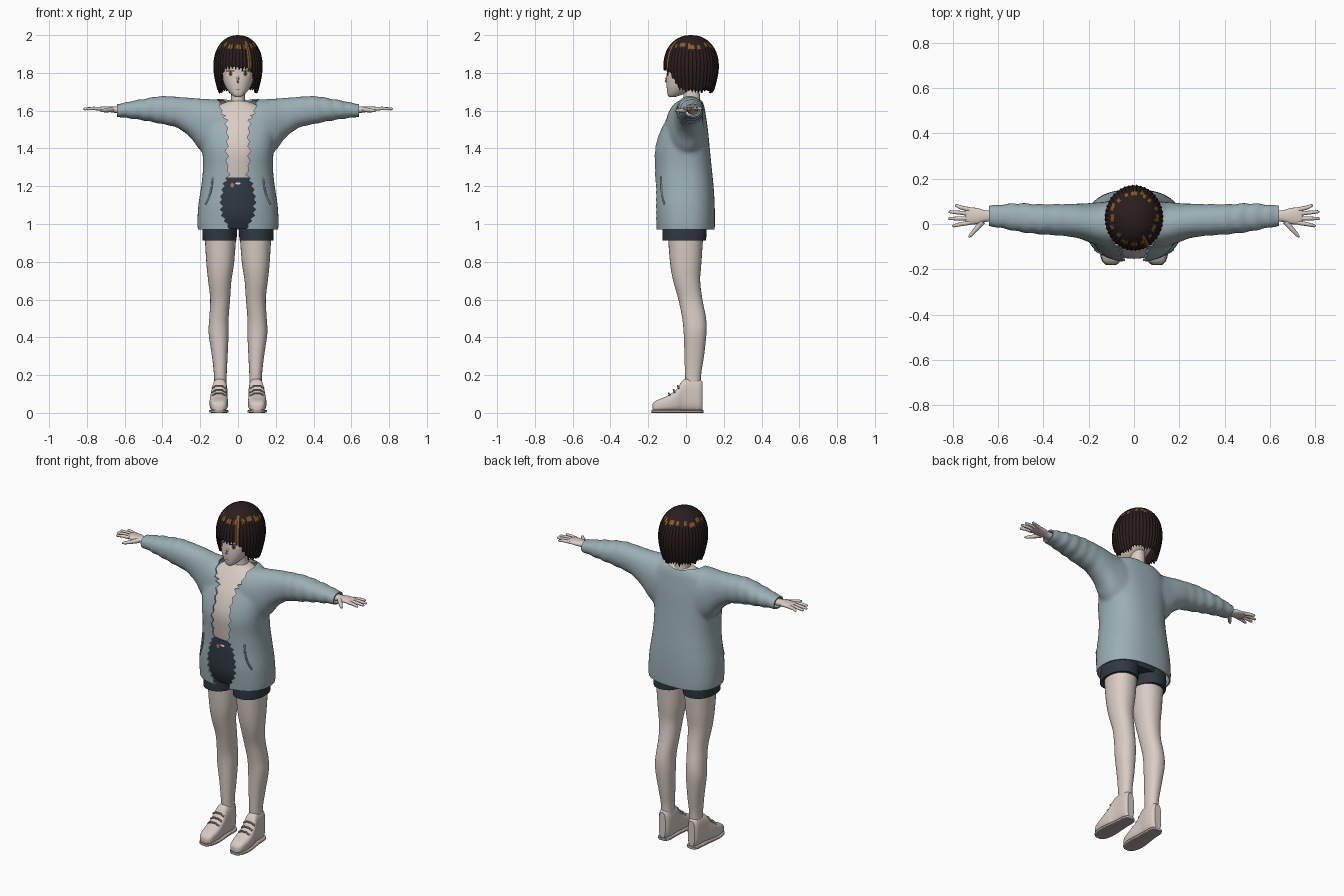
import bpy, bmesh, math, random
from mathutils import Vector
from mathutils.bvhtree import BVHTree

random.seed(4)
if "Cube" in bpy.data.objects:
    bpy.data.objects.remove(bpy.data.objects["Cube"])


def material(name, *rgb):
    m = bpy.data.materials.new(name)
    m.use_nodes = True
    m.diffuse_color = (*rgb, 1)
    m.node_tree.nodes["Principled BSDF"].inputs["Base Color"].default_value = (*rgb, 1)
    return m


SKIN = material("skin", .70, .61, .56)
KNIT = material("pale blue knit", .33, .43, .46)
DARK = material("dark slate cloth", .028, .041, .052)
HAIR = material("dark brown hair", .022, .013, .012)
GOLD = material("amber highlight", .25, .11, .02)
SHOE = material("shoe cream", .68, .59, .54)
SOLE = material("sole taupe", .42, .36, .33)
WHITE = material("eye white", .85, .82, .78)
LIP = material("muted red", .42, .16, .14)


def spline(keys, steps):
    """Smooth interpolation through tuples of numbers."""
    out = []
    for i in range(len(keys) - 1):
        a, b, c, d = (keys[max(0, min(len(keys) - 1, i + k))] for k in (-1, 0, 1, 2))
        for s in range(steps):
            t = s / steps
            out.append([q + t / 2 * (r - p + t * (2 * p - 5 * q + 4 * r - s4 + t * (3 * (q - r) + s4 - p)))
                        for p, q, r, s4 in zip(a, b, c, d)])
    return out + [list(keys[-1])]


def skin_rings(bm, rings):
    rows = [[bm.verts.new(p) for p in ring] for ring in rings]
    n = len(rows[0])
    for a, b in zip(rows, rows[1:]):
        for i in range(n):
            bm.faces.new((a[i], a[(i + 1) % n], b[(i + 1) % n], b[i]))
    bm.faces.new(rows[0])
    bm.faces.new(rows[-1][::-1])
    return bm


def loft(bm, axis, keys, steps=4, n=32, power=2.2, flip=1, wave=None):
    """Rings along an axis; each key is (position, a min, a max, b min, b max)."""
    rings = []
    for t, a0, a1, b0, b1 in spline(keys, steps):
        ring = []
        for k in range(n):
            u = math.tau * k / n
            c, s = (math.copysign(abs(w) ** (2 / power), w) for w in (math.cos(u), math.sin(u)))
            w = wave(t, u) if wave else 1
            a, b = (a0 + a1 + c * w * (a1 - a0)) / 2, (b0 + b1 + s * w * (b1 - b0)) / 2
            p = {"x": (t, a, b), "y": (a, t, b), "z": (a, b, t)}[axis]
            ring.append((p[0] * flip, p[1], p[2]))
        rings.append(ring)
    return skin_rings(bm, rings)


def tube(bm, points, radii, n=10):
    pts = [Vector(p) for p in points]
    rings = []
    for i, p in enumerate(pts):
        d = (pts[min(i + 1, len(pts) - 1)] - pts[max(i - 1, 0)]).normalized()
        side = d.cross(Vector((.1, .2, 1))).normalized()
        up = side.cross(d)
        rings.append([p + radii[i] * (side * math.cos(math.tau * k / n) + up * math.sin(math.tau * k / n))
                      for k in range(n)])
    return skin_rings(bm, rings)


def finish(name, bm, mats, mirror=False, recalc=True):
    if recalc:
        bmesh.ops.recalc_face_normals(bm, faces=bm.faces)
    me = bpy.data.meshes.new(name)
    bm.to_mesh(me)
    bm.free()
    for m in mats if isinstance(mats, tuple) else (mats,):
        me.materials.append(m)
    me.shade_smooth()
    me.set_sharp_from_angle(angle=math.radians(45))
    ob = bpy.data.objects.new(name, me)
    bpy.context.collection.objects.link(ob)
    if mirror:
        ob.modifiers.new("mirror", "MIRROR").use_mirror_merge = False
    return ob


def modify(ob, kind, **settings):
    m = ob.modifiers.new(kind.lower(), kind)
    for k, v in settings.items():
        setattr(m, k, v)


def bake(ob):
    dg = bpy.context.evaluated_depsgraph_get()
    me = bpy.data.meshes.new_from_object(ob.evaluated_get(dg), depsgraph=dg)
    ob.modifiers.clear()
    ob.data = me
    me.shade_smooth()
    me.set_sharp_from_angle(angle=math.radians(45))


def tree(ob):
    return BVHTree.FromPolygons([v.co for v in ob.data.vertices], [p.vertices for p in ob.data.polygons])


def front_point(bvh, x, z, lift):
    hit = bvh.ray_cast(Vector((x, -1, z)), Vector((0, 1, 0)))[0]
    return Vector((x, (hit.y if hit else -.1) - lift, z))


def patch(name, bvh, x, z, rx, rz, mat, lift, mirror=True):
    """Thin oval plate lying on a front surface."""
    bm = bmesh.new()
    rim = [bm.verts.new(front_point(bvh, x + rx * math.cos(math.tau * k / 16), z + rz * math.sin(math.tau * k / 16), lift))
           for k in range(16)]
    mid = bm.verts.new(front_point(bvh, x, z, lift))
    for k in range(16):
        bm.faces.new((mid, rim[k], rim[(k + 1) % 16]))
    finish(name, bm, mat, mirror, recalc=False)


# Legs and shoes
finish("leg", loft(bmesh.new(), "z", [
    (.1, .06, .125, 0, .08), (.2, .06, .127, -.005, .08), (.3, .055, .138, -.008, .095),
    (.42, .05, .155, -.012, .108), (.5, .05, .152, -.02, .106), (.6, .042, .147, -.04, .087),
    (.7, .035, .158, -.068, .075), (.8, .02, .168, -.085, .082), (1, .005, .18, -.1, .095)]), SKIN, True)
finish("shoe", loft(bmesh.new(), "y", [
    (-.178, .08, .122, .012, .045), (-.16, .062, .14, .008, .064), (-.1, .053, .15, .008, .09),
    (-.05, .056, .147, .008, .125), (-.015, .058, .138, .008, .175), (.03, .056, .134, .008, .182),
    (.07, .062, .13, .008, .178), (.088, .075, .118, .015, .165)], power=3), SHOE, True)
finish("shoe_sole", loft(bmesh.new(), "y", [
    (-.182, .08, .122, 0, .016), (-.16, .06, .143, 0, .016), (-.1, .05, .153, 0, .016),
    (0, .056, .14, 0, .016), (.07, .058, .134, 0, .016), (.092, .075, .118, 0, .016)], power=5), SOLE, True)
bm = bmesh.new()
for y, z in ((-.085, .104), (-.06, .122), (-.038, .144)):
    tube(bm, [(.065, y, z - .015), (.085, y - .006, z), (.118, y - .006, z), (.138, y, z - .015)], [.005] * 4, 6)
finish("shoe_laces", bm, SOLE, True)

# Shorts
bm = loft(bmesh.new(), "z", [(.975, -.175, .175, -.12, .105), (1.05, -.17, .17, -.148, .12),
                             (1.15, -.15, .15, -.15, .11), (1.245, -.13, .13, -.142, .1)])
shorts = finish("shorts_hips", bm, DARK)
finish("shorts_leg", loft(bmesh.new(), "z", [(.912, .008, .187, -.125, .106), (.98, .004, .188, -.125, .11),
                                             (1.06, .004, .17, -.115, .11)]), DARK, True)
patch("waist_button", tree(shorts), 0, 1.215, .014, .006, WHITE, .004, False)
patch("waist_tag", tree(shorts), -.03, 1.205, .01, .012, LIP, .004, False)

# Torso, neck and head
finish("torso", loft(bmesh.new(), "z", [
    (1.18, -.12, .12, -.13, .09), (1.3, -.13, .13, -.147, .1), (1.4, -.15, .15, -.152, .1),
    (1.5, -.16, .16, -.122, .09), (1.57, -.16, .16, -.082, .085), (1.62, -.12, .12, -.045, .08),
    (1.65, -.05, .05, -.02, .07)]), SKIN)
finish("neck", loft(bmesh.new(), "z", [(1.6, -.06, .06, -.03, .08), (1.65, -.039, .039, -.012, .075),
                                       (1.75, -.038, .038, -.02, .07)]), SKIN)
head = finish("head", loft(bmesh.new(), "z", [
    (1.672, -.014, .014, -.088, -.06), (1.685, -.034, .034, -.097, -.02), (1.72, -.063, .063, -.102, .05),
    (1.76, -.08, .08, -.104, .1), (1.81, -.09, .09, -.101, .125), (1.86, -.096, .096, -.1, .13),
    (1.91, -.085, .085, -.075, .11), (1.945, -.04, .04, -.02, .06)]), SKIN)
finish("nose", tube(bmesh.new(), [(0, -.095, 1.79), (0, -.104, 1.768), (0, -.108, 1.756), (0, -.098, 1.748)],
                    [.004, .007, .006, .004]), SKIN)
face = tree(head)
patch("eye_white", face, .04, 1.795, .021, .014, WHITE, .002)
patch("iris", face, .039, 1.795, .011, .013, GOLD, .004)
patch("pupil", face, .039, 1.796, .005, .007, HAIR, .006)
patch("upper_lash", face, .041, 1.81, .024, .004, HAIR, .005)
patch("mouth", face, 0, 1.713, .014, .0025, LIP, .002, False)

# Hair: a bob with strand ridges, a fringe and pointed tips
STRANDS, SEG, ROWS = 44, 3, 26
bm = bmesh.new()
tips = [random.uniform(-.012, .01) for _ in range(STRANDS)]
columns = []
for k in range(STRANDS * SEG):
    a = math.tau * k / (STRANDS * SEG)
    away = math.degrees(min(a, math.tau - a))
    drop = max(0, min(1, (away - 34) / 24))
    ridge = 1 if k % SEG == 1 else 0
    low = 1.835 - .12 * drop + tips[k // SEG] - .014 * ridge
    col = []
    for r in range(1, ROWS + 1):
        z = 2 - (2 - low) * (1 - math.cos(math.pi / 2 * (r / ROWS))) ** .8
        h = (z - 1.83) / .17
        f = (1 - min(1, h) ** 2.2) ** .4545 if h > 0 else 1 - .19 * (-h * 1.3) ** 1.6
        f *= .985 + .03 * ridge * min(1, r / 12)
        col.append(bm.verts.new((.129 * f * math.sin(a), .027 - .145 * f * math.cos(a), z)))
    columns.append(col)
crown = bm.verts.new((0, .027, 2))
for k, col in enumerate(columns):
    nxt, strand = columns[(k + 1) % len(columns)], k // SEG
    bm.faces.new((crown, col[0], nxt[0]))
    streak = strand == 3
    glint = (strand * 7) % 11 < 6
    for r in range(ROWS - 1):
        f = bm.faces.new((col[r], col[r + 1], nxt[r + 1], nxt[r]))
        z = f.calc_center_median().z
        band = glint and abs(z - 1.943 - tips[strand]) < .011
        f.material_index = int(band or (streak and 1.8 < z < 1.97))
hair = finish("hair", bm, (HAIR, GOLD))
modify(hair, "SOLIDIFY", thickness=.01, offset=-1)
bake(hair)

# Hands
bm = loft(bmesh.new(), "x", [(.58, .008, .062, 1.578, 1.622), (.65, .01, .06, 1.588, 1.622),
                             (.69, 0, .07, 1.594, 1.623), (.735, -.002, .074, 1.6, 1.62),
                             (.745, .004, .07, 1.604, 1.616)], n=20)
for y, tip_x, tip_y in ((.064, .79, .082), (.045, .818, .054), (.025, .82, .024), (.006, .802, -.008)):
    tube(bm, [(.725, y, 1.61), (.765, (y + tip_y) / 2, 1.612), (tip_x - .006, tip_y, 1.609), (tip_x, tip_y, 1.608)],
         [.01, .009, .007, .003])
tube(bm, [(.668, .012, 1.606), (.695, -.02, 1.602), (.72, -.048, 1.6), (.73, -.058, 1.6)], [.014, .011, .008, .003])
finish("hand", bm, SKIN, True)

# Jacket: body and sleeves fused, then opened at hem, cuffs, neck and front
bm = loft(bmesh.new(), "z", [
    (.94, -.208, .208, -.155, .15), (1, -.215, .215, -.16, .153), (1.1, -.21, .21, -.167, .152),
    (1.2, -.195, .195, -.165, .146), (1.3, -.185, .185, -.167, .136), (1.4, -.19, .19, -.167, .126),
    (1.5, -.2, .2, -.135, .116), (1.57, -.2, .2, -.094, .106), (1.63, -.16, .16, -.055, .095),
    (1.662, -.11, .11, -.02, .08)], n=48, power=2.4)
for side in (1, -1):
    loft(bm, "x", [
        (.06, -.11, .1, 1.34, 1.655), (.13, -.105, .098, 1.34, 1.66), (.2, -.08, .092, 1.39, 1.664),
        (.25, -.062, .09, 1.455, 1.668), (.32, -.052, .088, 1.508, 1.673), (.41, -.046, .087, 1.53, 1.677),
        (.5, -.036, .092, 1.548, 1.662), (.57, -.022, .088, 1.558, 1.65), (.62, -.013, .084, 1.565, 1.638),
        (.67, -.01, .082, 1.568, 1.634)], steps=9, flip=side,
        wave=lambda x, u: 1 + .05 * max(0, min(1, (x - .25) * 4)) * math.sin(x * 95 + 1.5 * math.sin(u)))
jacket = finish("jacket", bm, KNIT)
modify(jacket, "REMESH", mode="VOXEL", voxel_size=.011)
modify(jacket, "SMOOTH", factor=.5, iterations=5)
bake(jacket)
bm = bmesh.new()
bm.from_mesh(jacket.data)
for co, no in (((0, 0, .972), (0, 0, -1)), ((.64, 0, 0), (1, 0, 0)), ((-.64, 0, 0), (-1, 0, 0))):
    bmesh.ops.bisect_plane(bm, geom=bm.verts[:] + bm.edges[:] + bm.faces[:], plane_co=co, plane_no=no, clear_outer=True)
bm.to_mesh(jacket.data)
bm.free()

# Ragged front opening and neckline cutters
half = spline([(.94, .04), (1, .055), (1.06, .085), (1.13, .09), (1.2, .075), (1.26, .052), (1.36, .06),
               (1.46, .052), (1.55, .062), (1.6, .085), (1.7, .115)], 4)
edge = [(w + (.011 if i % 2 else -.011) * random.uniform(.3, 1.2), z) for i, (z, w) in enumerate(half)]
outline = edge + [(-w, z) for w, z in reversed(edge)]
bm = skin_rings(bmesh.new(), [[(x, y, z) for x, z in outline] for y in (-.3, 0)])
front_cut = finish("front_cutter", bm, KNIT)
neck_cut = finish("neck_cutter", loft(bmesh.new(), "z", [(1.6, -.085, .085, -.09, .08), (1.66, -.108, .108, -.1, .088),
                                                         (1.75, -.12, .12, -.11, .09)]), KNIT)
modify(jacket, "SOLIDIFY", thickness=.008, offset=-1)
for cutter in (front_cut, neck_cut):
    modify(jacket, "BOOLEAN", operation="DIFFERENCE", solver="EXACT", object=cutter)
bake(jacket)
for cutter in (front_cut, neck_cut):
    bpy.data.objects.remove(cutter)

# Pocket welts
cloth = tree(jacket)
path = [front_point(cloth, x, z, 0) for x, z in spline([(.135, 1.25), (.14, 1.19), (.155, 1.14), (.172, 1.105)], 4)]
finish("pocket_welt", tube(bmesh.new(), path, [.005] * len(path), 8), KNIT, True)
